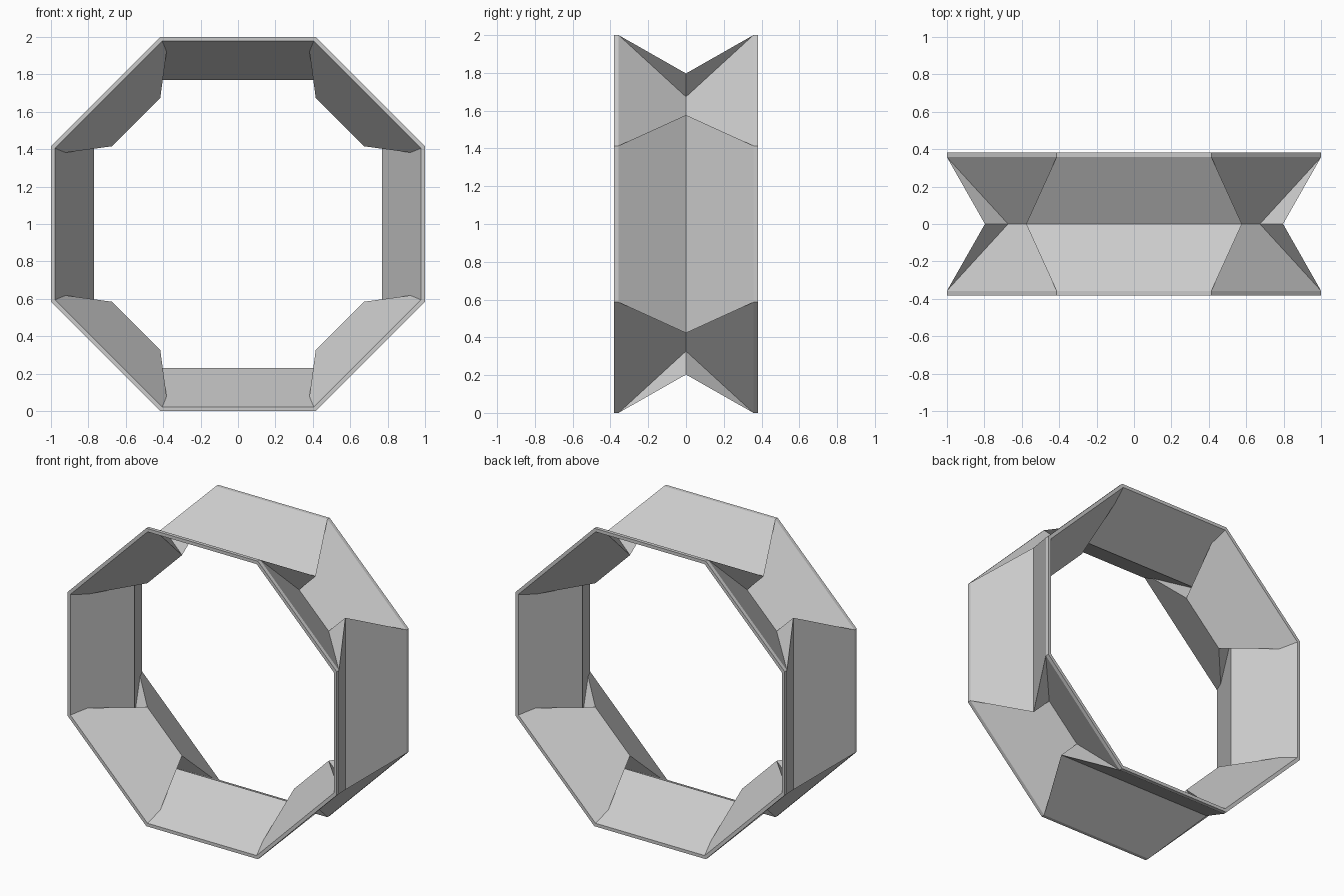
import bpy, bmesh, math
from mathutils import Vector

cube = bpy.data.objects.get("Cube")
if cube:
    bpy.data.objects.remove(cube, do_unlink=True)

SIDES = 8
STEP = 2 * math.pi / SIDES
MITRE = math.tan(STEP / 2)

# Section of the folded sheet: distance from the ring axis, and depth
EDGE_Y, FOLD_Y = 0.381, 0.357
OUTER, INNER = 1.0, 0.978
OUTER_WAIST, INNER_WAIST = 0.797, 0.77
# Half lengths of the waist: (outer, inner) for wide and narrow panels
WIDE, NARROW = (0.577, 0.51), (0.155, 0.182)
PLEAT = 0.73                      # where the inner pleat leaves the mitre
PLEAT_R = INNER_WAIST + (INNER - INNER_WAIST) * PLEAT


def point(panel, radius, along, y):
    """Point on a panel, from its distance, its sideways offset and its depth."""
    a = panel * STEP
    return Vector((radius * math.sin(a) + along * math.cos(a), y,
                   1 + radius * math.cos(a) - along * math.sin(a)))


def panel_end(panel, end, side):
    """The named section points at one end of one half of a panel."""
    outer, inner = NARROW if panel % 2 else WIDE

    def mitred(radius, y):
        return point(panel, radius, end * radius * MITRE, side * y)

    return {
        "fold": mitred(OUTER, FOLD_Y),
        "lip": mitred(OUTER, EDGE_Y),
        "rim": mitred(INNER, EDGE_Y),
        "pleat": mitred(PLEAT_R, EDGE_Y * PLEAT),
        "waist_out": point(panel, OUTER_WAIST, end * outer, 0),
        "waist_in": point(panel, INNER_WAIST, end * inner, 0),
    }


bm = bmesh.new()


def face(*points):
    bm.faces.new([bm.verts.new(p) for p in points])


for side in (-1, 1):
    for panel in range(SIDES):
        a = panel_end(panel, -1, side)
        b = panel_end(panel, 1, side)
        c = panel_end(panel + 1, -1, side)
        # Outer panel, lip and rim
        for p, q in (("waist_out", "fold"), ("fold", "lip"), ("lip", "rim")):
            face(a[p], b[p], b[q], a[q])
        # Inner panel
        face(a["rim"], b["rim"], b["pleat"], b["waist_in"],
             a["waist_in"], a["pleat"])
        # Pleats that tuck the narrow panels under the wide ones
        face(b["fold"], b["waist_out"], c["waist_out"])
        face(b["pleat"], b["waist_in"], c["waist_in"])

bmesh.ops.remove_doubles(bm, verts=bm.verts[:], dist=0.0005)
bmesh.ops.recalc_face_normals(bm, faces=bm.faces[:])
mesh = bpy.data.meshes.new("folded_ring")
bm.to_mesh(mesh)
bm.free()

# Plain grey material
grey = bpy.data.materials.new("light_grey")
grey.use_nodes = True
colour = (0.6, 0.6, 0.6, 1)
grey.diffuse_color = colour
for node in grey.node_tree.nodes:
    if node.type == "BSDF_PRINCIPLED":
        node.inputs["Base Color"].default_value = colour
mesh.materials.append(grey)

ring = bpy.data.objects.new("folded_ring", mesh)
bpy.context.scene.collection.objects.link(ring)
